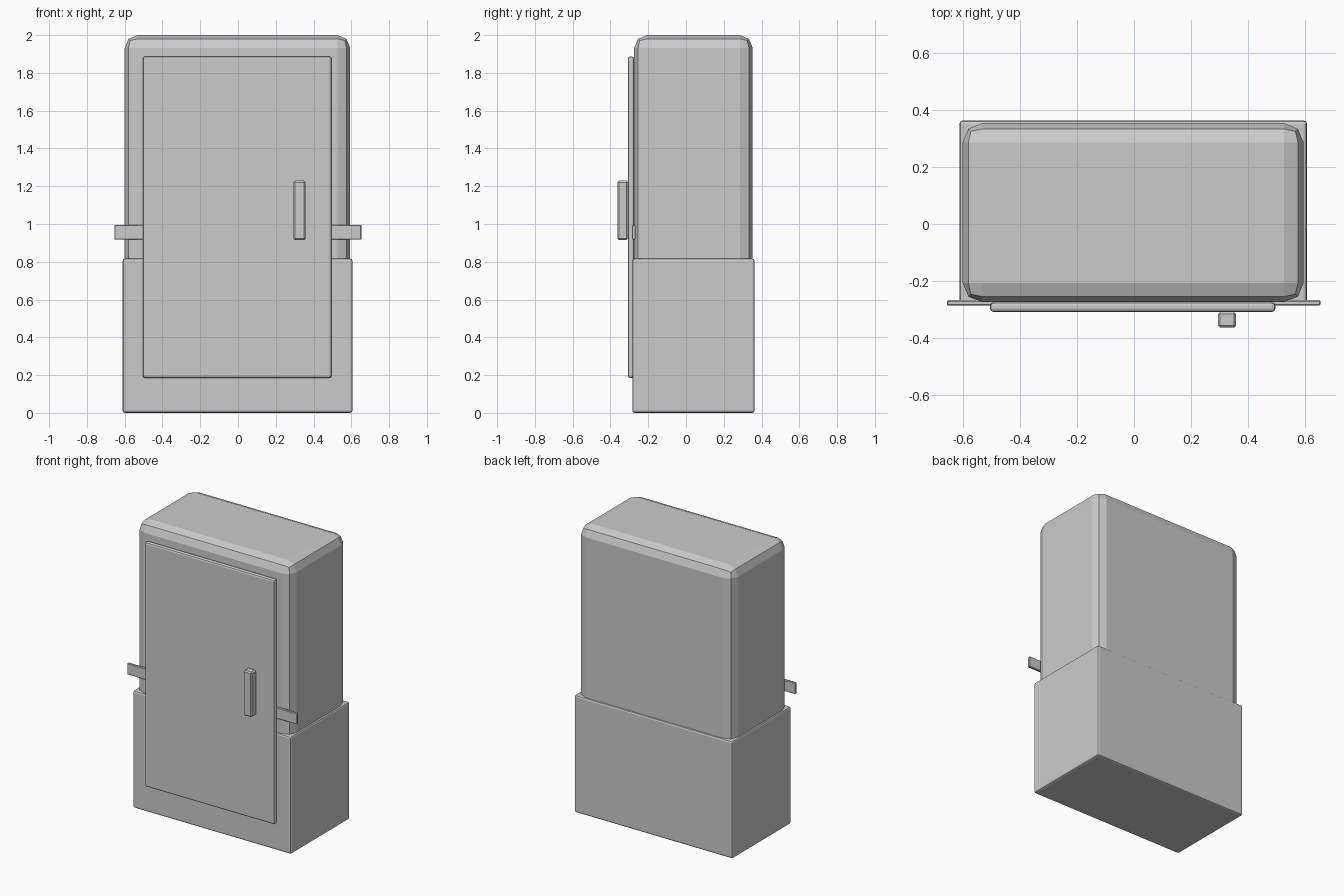
import bpy
import bmesh
from mathutils import Vector

if "Cube" in bpy.data.objects:
    bpy.data.objects.remove(bpy.data.objects["Cube"])


def box(name, lo, hi, bevel=0.0, segments=1):
    """Box between two corners with all edges bevelled."""
    lo, hi = Vector(lo), Vector(hi)
    size, mid = hi - lo, (hi + lo) / 2
    bm = bmesh.new()
    bmesh.ops.create_cube(bm, size=1)
    for v in bm.verts:
        v.co = Vector(a * b for a, b in zip(v.co, size))
    mesh = bpy.data.meshes.new(name)
    bm.to_mesh(mesh)
    bm.free()
    ob = bpy.data.objects.new(name, mesh)
    ob.location = mid
    bpy.context.collection.objects.link(ob)
    if bevel:
        mod = ob.modifiers.new("bevel", "BEVEL")
        mod.width = bevel
        mod.segments = segments
        mod.limit_method = 'NONE'
    return ob


# Lower plinth
box("base", (-0.611, -0.284, 0.0), (0.606, 0.363, 0.817), 0.012, 2)

# Upper cabinet, set into the plinth
box("cabinet_body", (-0.6, -0.274, 0.3), (0.594, 0.353, 2.0), 0.068, 2)

# Door panel
box("door", (-0.504, -0.308, 0.185), (0.495, -0.274, 1.887), 0.012, 2)

# Door handle
box("handle", (0.294, -0.363, 0.915), (0.358, -0.308, 1.229), 0.008, 1)

# Flat bar passing behind the door
box("cross_bar", (-0.655, -0.286, 0.917), (0.653, -0.267, 0.995), 0.004, 1)
